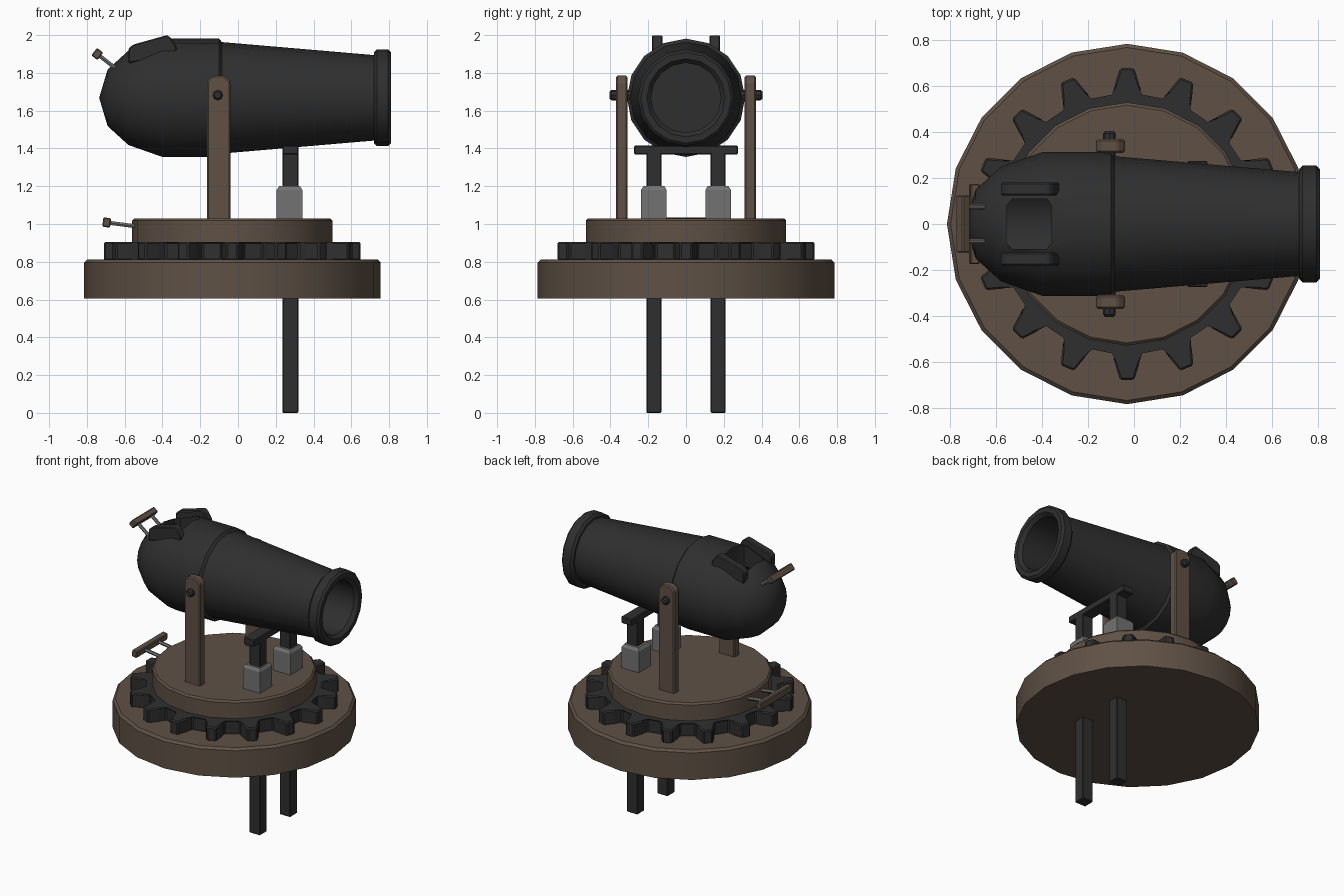
import bpy, bmesh
from math import cos, sin, pi, radians
from mathutils import Vector, Matrix

if "Cube" in bpy.data.objects:
    bpy.data.objects.remove(bpy.data.objects["Cube"])

CX, AXIS_Z = -0.03, 1.668


def material(name, rgb):
    m = bpy.data.materials.new(name)
    m.diffuse_color = (*rgb, 1)
    m.use_nodes = True
    m.node_tree.nodes["Principled BSDF"].inputs["Base Color"].default_value = m.diffuse_color
    return m


IRON = material("iron", (0.028, 0.028, 0.028))
WOOD = material("wood", (0.115, 0.082, 0.059))
STEEL = material("steel", (0.17, 0.17, 0.17))


def finish(name, bm, mat, smooth=None):
    bmesh.ops.recalc_face_normals(bm, faces=bm.faces)
    me = bpy.data.meshes.new(name)
    bm.to_mesh(me)
    bm.free()
    ob = bpy.data.objects.new(name, me)
    bpy.context.collection.objects.link(ob)
    me.materials.append(mat)
    if smooth:
        smooth_object(ob, smooth)
    return ob


def smooth_object(ob, angle):
    bpy.ops.object.select_all(action='DESELECT')
    ob.select_set(True)
    bpy.context.view_layer.objects.active = ob
    bpy.ops.object.shade_smooth_by_angle(angle=radians(angle))


def lathe(name, profile, n, mat, matrix, smooth=None):
    """Revolve (radius, height) points about z, then place with matrix."""
    bm = bmesh.new()
    rings = []
    for r, h in profile:
        k = n if r > 0 else 1
        rings.append([bm.verts.new((r * cos(2 * pi * i / n), r * sin(2 * pi * i / n), h)) for i in range(k)])
    for a, b in zip(rings, rings[1:]):
        for i in range(n):
            j = (i + 1) % n
            quad = [a[i % len(a)], a[j % len(a)], b[j % len(b)], b[i % len(b)]]
            bm.faces.new(list(dict.fromkeys(quad)))
    bm.transform(matrix)
    return finish(name, bm, mat, smooth)


def prism(name, pts, depth, mat, matrix=Matrix(), bevel=0.0):
    """Extrude a 2D outline along z from 0 to depth, then place with matrix."""
    bm = bmesh.new()
    lo = [bm.verts.new((x, y, 0)) for x, y in pts]
    hi = [bm.verts.new((x, y, depth)) for x, y in pts]
    bm.faces.new(lo)
    bm.faces.new(hi)
    for i in range(len(pts)):
        j = (i + 1) % len(pts)
        bm.faces.new((lo[i], lo[j], hi[j], hi[i]))
    if bevel:
        bmesh.ops.bevel(bm, geom=bm.edges[:], offset=bevel, segments=1, affect='EDGES')
    bm.transform(matrix)
    return finish(name, bm, mat)


def box(name, lo, hi, mat, bevel=0.0, matrix=Matrix()):
    pts = [(lo[0], lo[1]), (hi[0], lo[1]), (hi[0], hi[1]), (lo[0], hi[1])]
    return prism(name, pts, hi[2] - lo[2], mat, matrix @ Matrix.Translation((0, 0, lo[2])), bevel)


def side_matrix(y):
    """Maps outline (x, z) to a slab running from y towards -y."""
    return Matrix.Translation((0, y, 0)) @ Matrix.Rotation(pi / 2, 4, 'X')


def disc(name, r, z0, z1, bevel):
    lathe(name, [(0, z0), (r, z0), (r, z1 - bevel), (r - bevel, z1), (0, z1)], 20, WOOD,
          Matrix.Translation((CX, 0, 0)), 25)


# Round wooden platforms
disc("base_platform", 0.785, 0.605, 0.812, 0.016)
disc("turntable", 0.53, 0.88, 1.03, 0.012)

# Toothed ring
gear = []
for t in range(16):
    for r, a in ((0.56, -6), (0.61, -5), (0.68, -2.6), (0.68, 2.6), (0.61, 5), (0.56, 6)):
        ang = radians(t * 22.5 + a)
        gear.append((r * cos(ang), r * sin(ang)))
prism("gear_ring", gear, 0.1, IRON, Matrix.Translation((CX, 0, 0.806)), 0.008)

# Barrel with hollow bore, revolved about x
along_x = Matrix.Translation((0, 0, AXIS_Z)) @ Matrix.Rotation(pi / 2, 4, 'Y')
barrel = lathe("barrel", [(0, -0.735), (0.15, -0.69), (0.25, -0.58), (0.313, -0.4), (0.313, -0.1),
                          (0.295, -0.085), (0.225, 0.735), (0.185, 0.735), (0.185, -0.58), (0, -0.58)],
               16, IRON, along_x)
lathe("muzzle_ring", [(0.185, 0.72), (0.24, 0.72), (0.255, 0.735), (0.255, 0.795), (0.24, 0.81),
                      (0.207, 0.81), (0.185, 0.785), (0.185, 0.72)], 16, IRON, along_x, 30)

# Loading hatch opening in the top of the breech
hatch = [(-0.555, -0.08), (-0.53, -0.11), (-0.38, -0.11), (-0.36, -0.08),
         (-0.36, 0.08), (-0.38, 0.11), (-0.53, 0.11), (-0.555, 0.08)]
cutter = prism("hatch_cutter", hatch, 0.4, IRON, Matrix.Translation((0, 0, 1.7)))
cutter.hide_render = True
mod = barrel.modifiers.new("hatch", 'BOOLEAN')
mod.operation, mod.object, mod.solver = 'DIFFERENCE', cutter, 'EXACT'
bpy.context.view_layer.objects.active = barrel
bpy.ops.object.modifier_apply(modifier="hatch")
bpy.data.objects.remove(cutter)
smooth_object(barrel, 35)

# Mirrored parts
for side, s in (("left", 1), ("right", -1)):
    # Hatch lugs
    lug = [(-0.58, 1.85), (-0.58, 1.928), (-0.555, 1.95), (-0.375, 2.0), (-0.355, 1.985), (-0.325, 1.935), (-0.33, 1.9)]
    prism(side + "_hatch_lug", lug, 0.055, IRON, side_matrix(s * 0.1525 + 0.0275), 0.006)
    # Support posts
    post = [(-0.165, 1.02), (-0.04, 1.02), (-0.04, 1.755), (-0.07, 1.785), (-0.135, 1.785), (-0.165, 1.755)]
    prism(side + "_post", post, 0.06, WOOD, side_matrix(s * 0.34 + 0.03), 0.008)
    # Trunnion pins
    lathe(side + "_trunnion", [(0, 0), (0.027, 0), (0.027, 0.12), (0.018, 0.13), (0, 0.13)], 8, IRON,
          Matrix.Translation((-0.107, s * 0.275, 1.682)) @ Matrix.Rotation(-s * pi / 2, 4, 'X'))
    # Elevating rods
    y = s * 0.17
    box(side + "_lift_rod", (0.235, y - 0.04, 0), (0.32, y + 0.04, 1.39), IRON, 0.005)
    # Rod sleeves with tapered tops
    bm = bmesh.new()
    levels = []
    for h, z in ((0.068, 1.02), (0.068, 1.18), (0.055, 1.2)):
        levels.append([bm.verts.new((0.273 + a * h, y + b * h, z)) for a, b in ((-1, -1), (1, -1), (1, 1), (-1, 1))])
    bm.faces.new(levels[0])
    bm.faces.new(levels[2])
    for lo, hi in zip(levels, levels[1:]):
        for i in range(4):
            bm.faces.new((lo[i], lo[(i + 1) % 4], hi[(i + 1) % 4], hi[i]))
    finish(side + "_rod_sleeve", bm, STEEL)

# Crossbar under the barrel
box("lift_crossbar", (0.235, -0.275, 1.368), (0.32, 0.275, 1.415), IRON, 0.005)


# Pull handles: two thin rods and a wooden grip
def handle(name, start, end, half):
    d = Vector((end[0] - start[0], 0, end[1] - start[1]))
    turn = d.to_track_quat('Z', 'Y').to_matrix().to_4x4()
    for side, y in (("left", 0.075), ("right", -0.075)):
        lathe(f"{name}_{side}_rod", [(0, 0), (0.012, 0), (0.012, d.length), (0, d.length)], 6, STEEL,
              Matrix.Translation((start[0], y, start[1])) @ turn)
    place = Matrix.Translation((end[0], 0, end[1])) @ Matrix.Rotation(-math_angle(d), 4, 'Y')
    box(name + "_grip", (-0.021, -half, -0.025), (0.021, half, 0.025), WOOD, 0.006, place)


def math_angle(d):
    return Vector((d.x, d.z)).angle_signed(Vector((1, 0)))


handle("breech_handle", (-0.63, 1.81), (-0.745, 1.9), 0.125)
handle("turntable_handle", (-0.52, 0.985), (-0.695, 1.008), 0.175)
